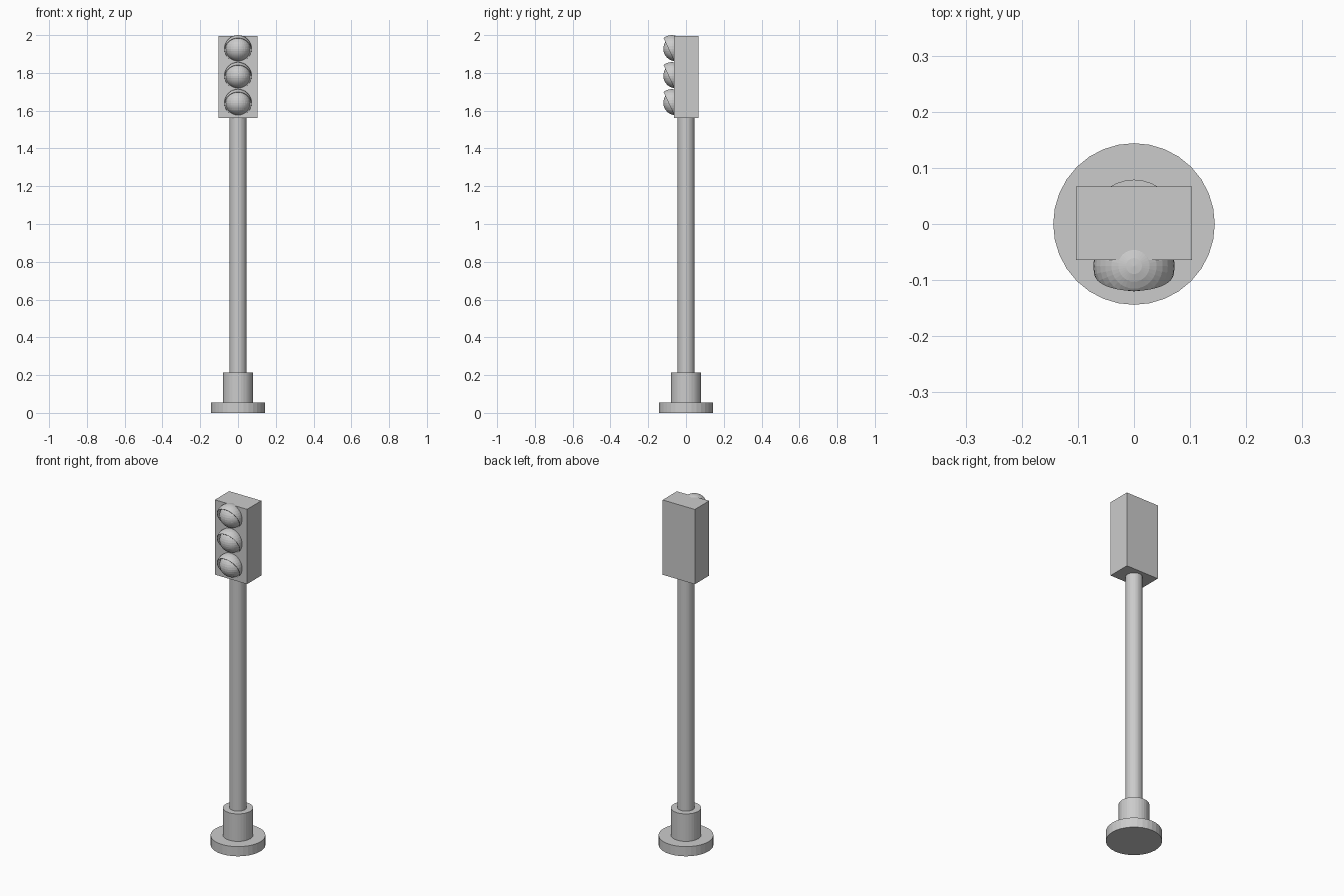
import bpy, bmesh
from mathutils import Matrix, Vector

if "Cube" in bpy.data.objects:
    bpy.data.objects.remove(bpy.data.objects["Cube"])


def finish(bm, name):
    me = bpy.data.meshes.new(name)
    bm.to_mesh(me)
    bm.free()
    ob = bpy.data.objects.new(name, me)
    bpy.context.collection.objects.link(ob)
    return ob


def cylinder(name, r, z0, z1):
    bm = bmesh.new()
    bmesh.ops.create_cone(bm, cap_ends=True, segments=32, radius1=r, radius2=r,
                          depth=z1 - z0,
                          matrix=Matrix.Translation((0, 0, (z0 + z1) / 2)))
    return finish(bm, name)


def sphere(name, r, y, z, cut=None):
    bm = bmesh.new()
    bmesh.ops.create_uvsphere(bm, u_segments=32, v_segments=16, radius=r,
                              matrix=Matrix.Translation((0, y, z)))
    if cut:
        point, normal = cut
        bmesh.ops.bisect_plane(bm, geom=bm.verts[:] + bm.edges[:] + bm.faces[:],
                               plane_co=point, plane_no=normal, clear_outer=True)
    return finish(bm, name)


# Stepped round foot and pole
cylinder("base_plate", 0.144, 0, 0.056)
cylinder("base_collar", 0.079, 0.056, 0.215)
cylinder("pole", 0.0445, 0.215, 1.563)

# Signal housing
bm = bmesh.new()
bmesh.ops.create_cube(bm, size=1)
bmesh.ops.scale(bm, vec=(0.206, 0.131, 0.433), verts=bm.verts)
bmesh.ops.translate(bm, vec=(0, 0.001, 1.7775), verts=bm.verts)
finish(bm, "signal_housing")

# Three lamps, each a dome lens under a slanted visor shell
for i, label in enumerate(("top", "middle", "bottom")):
    z = 1.9275 - 0.143 * i
    sphere(label + "_lens", 0.066, -0.054, z)
    rim_point = Vector((0, -0.12, z + 0.059))
    visor = sphere(label + "_visor", 0.0725, -0.075, z,
                   (rim_point, Vector((0, -0.118, -0.055)).normalized()))
    shell = visor.modifiers.new("thickness", 'SOLIDIFY')
    shell.thickness = 0.002
    shell.offset = -1
